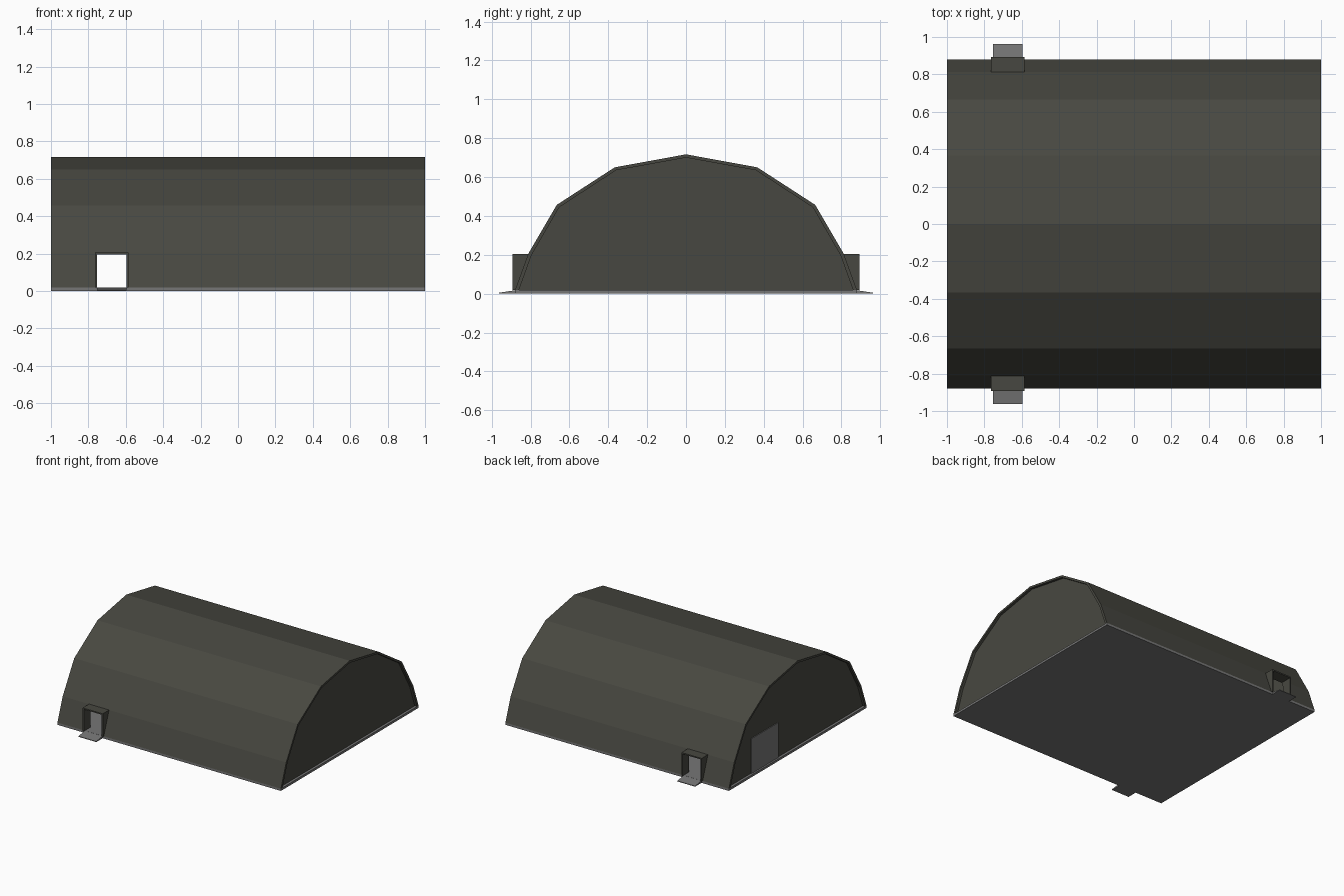
import bpy, bmesh

if "Cube" in bpy.data.objects:
    bpy.data.objects.remove(bpy.data.objects["Cube"])

def material(name, rgb):
    m = bpy.data.materials.new(name)
    m.diffuse_color = (*rgb, 1)
    m.use_nodes = True
    m.node_tree.nodes["Principled BSDF"].inputs["Base Color"].default_value = m.diffuse_color
    return m

OLIVE = material("olive panels", (0.064, 0.064, 0.052))
GREY = material("grey metal", (0.18, 0.18, 0.18))

def prism(name, pts, x0, x1, mat):
    """Extrude a (y, z) outline along x."""
    bm = bmesh.new()
    f = bm.faces.new([bm.verts.new((x0, y, z)) for y, z in pts])
    r = bmesh.ops.extrude_face_region(bm, geom=[f])
    vs = [v for v in r["geom"] if isinstance(v, bmesh.types.BMVert)]
    bmesh.ops.translate(bm, verts=vs, vec=(x1 - x0, 0, 0))
    bmesh.ops.recalc_face_normals(bm, faces=bm.faces)
    me = bpy.data.meshes.new(name)
    bm.to_mesh(me)
    bm.free()
    ob = bpy.data.objects.new(name, me)
    bpy.context.collection.objects.link(ob)
    me.materials.append(mat)
    return ob

def box(name, x0, x1, y0, y1, z0, z1, mat):
    return prism(name, [(y0, z0), (y1, z0), (y1, z1), (y0, z1)], x0, x1, mat)

def arch(half):
    """Full arch outline from its right half, base to ridge."""
    return half + [(-y, z) for y, z in reversed(half[:-1])]

outer = arch([(0.88, 0.018), (0.812, 0.205), (0.665, 0.457), (0.367, 0.65), (0, 0.717)])
inner = arch([(0.86, 0.018), (0.795, 0.198), (0.652, 0.445), (0.36, 0.635), (0, 0.70)])

# Floor slab
box("floor", -1, 1, -0.88, 0.88, 0, 0.018, GREY)

# Arched shell with the side doorways cut through it
shell = prism("arched_shell", outer + inner[::-1], -1, 1, OLIVE)
DX0, DX1, DTOP = -0.755, -0.595, 0.195
cutter = box("doorway_cutter", DX0, DX1, -1.2, 1.2, -0.05, DTOP, OLIVE)
cutter.hide_render = True
mod = shell.modifiers.new("doorways", "BOOLEAN")
mod.operation = "DIFFERENCE"
mod.solver = "EXACT"
mod.object = cutter
bpy.context.view_layer.objects.active = shell
bpy.ops.object.modifier_apply(modifier=mod.name)
bpy.data.objects.remove(cutter)

# Recessed end walls
for side, s in (("left", -1), ("right", 1)):
    prism(side + "_end_wall", inner, s * 0.965, s * 0.98, OLIVE)

# Door on the left end
box("end_door", -0.986, -0.979, 0.225, 0.57, 0.018, 0.30, GREY)

# Doorway frames and ramps on both long sides
T = 0.01
for side, s in (("front", -1), ("back", 1)):
    y0, y1 = s * 0.81, s * 0.893
    box(side + "_jamb_left", DX0 - T, DX0, y0, y1, 0.018, DTOP + T, OLIVE)
    box(side + "_jamb_right", DX1, DX1 + T, y0, y1, 0.018, DTOP + T, OLIVE)
    box(side + "_lintel", DX0, DX1, y0, y1, DTOP, DTOP + T, OLIVE)
    prism(side + "_ramp", [(s * 0.875, 0), (s * 0.962, 0), (s * 0.962, 0.005), (s * 0.875, 0.018)],
          DX0, DX1, GREY)
